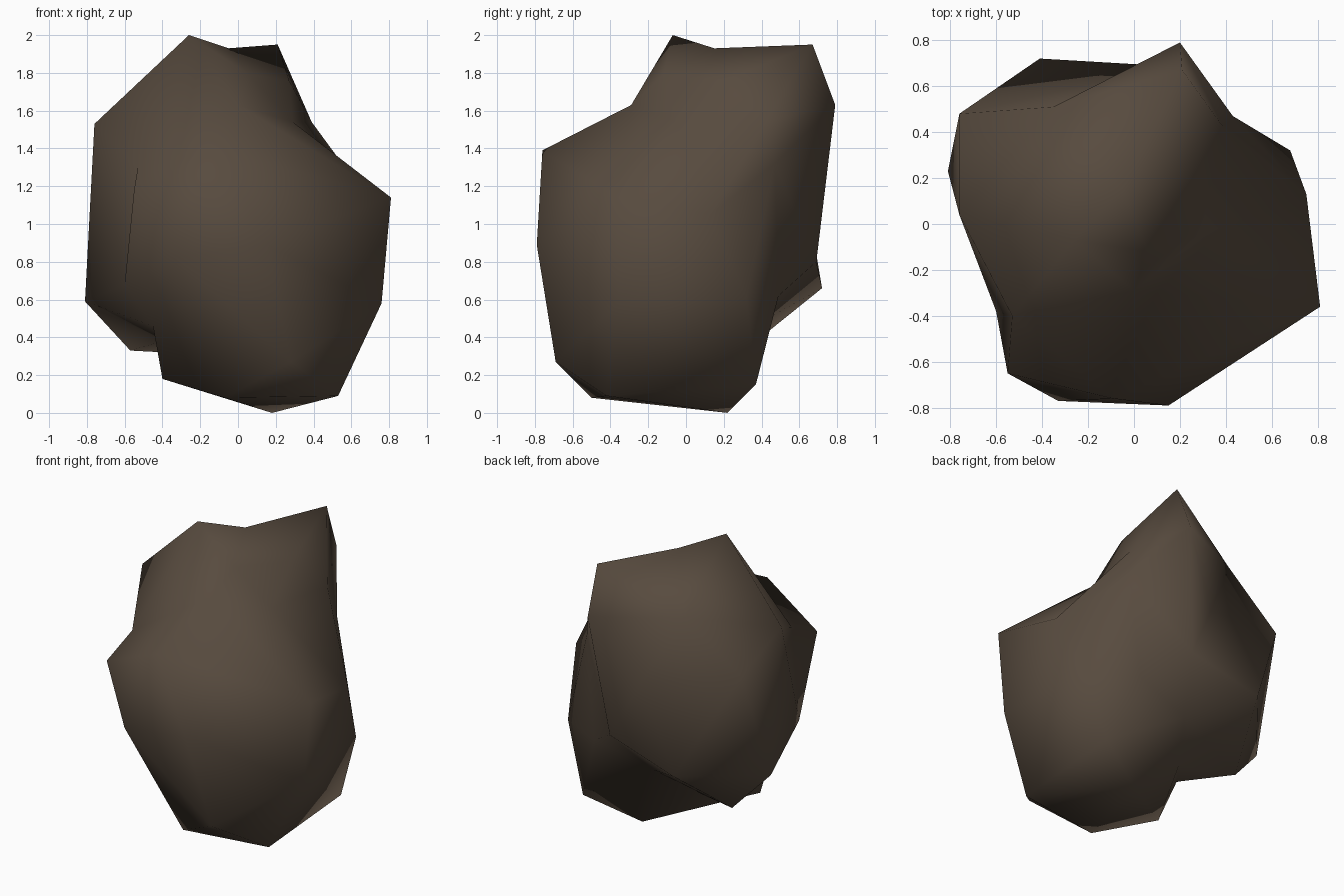
import bpy, bmesh
from mathutils import Vector

if "Cube" in bpy.data.objects:
    bpy.data.objects.remove(bpy.data.objects["Cube"])

# Corner points of the boulder, grouped by region
CREST = [(-.26, -.07, 2), (-.05, .15, 1.93), (.21, .67, 1.95), (.2, .79, 1.63),
         (.27, .2, 1.76), (.29, -.05, 1.54), (0, -.29, 1.63), (.39, .42, 1.54),
         (.06, -.12, 1.79)]
FRONT = [(-.09, -.76, 1.39), (-.55, -.65, 1.18), (-.33, -.77, .82), (.15, -.79, .89),
         (.28, -.69, .27), (-.6, -.38, .68), (-.45, -.31, .46)]
RIGHT = [(.81, -.36, 1.14), (.76, -.36, .58), (.75, .13, 1.05), (.68, .32, .61),
         (.43, .47, 1.32)]
LEFT = [(-.76, .04, 1.53), (-.76, .48, 1.35), (-.81, .23, .59), (-.57, .31, .33),
        (-.4, -.06, .38), (-.53, -.4, 1.3)]
BACK = [(-.41, .72, .66), (.1, .69, .8), (-.35, .51, 1.66), (-.05, .43, .5), (.36, .49, .62),
        (-.1, .63, 1.2)]
BASE = [(.53, -.42, .09), (.53, .37, .15), (.18, .22, 0), (-.4, -.24, .18), (-.2, .2, .31),
        (-.07, -.5, .08)]

# Wrap a triangle skin round the points: hull of their directions, then restore depths
centre = Vector((0, 0, .95))
bm = bmesh.new()
pairs = []
for p in CREST + FRONT + RIGHT + LEFT + BACK + BASE:
    p = Vector(p)
    pairs.append((bm.verts.new((p - centre).normalized()), p))
bmesh.ops.convex_hull(bm, input=bm.verts[:])
for v, p in pairs:
    v.co = p
bmesh.ops.recalc_face_normals(bm, faces=bm.faces[:])

# Boulder object, one brown stone colour, smooth shaded
mesh = bpy.data.meshes.new("boulder")
bm.to_mesh(mesh)
bm.free()
stone = bpy.data.materials.new("brown stone")
stone.diffuse_color = (.096, .07, .049, 1)
stone.use_nodes = True
stone.node_tree.nodes["Principled BSDF"].inputs["Base Color"].default_value = stone.diffuse_color
mesh.materials.append(stone)
mesh.polygons.foreach_set("use_smooth", [True] * len(mesh.polygons))
boulder = bpy.data.objects.new("boulder", mesh)
bpy.context.collection.objects.link(boulder)
